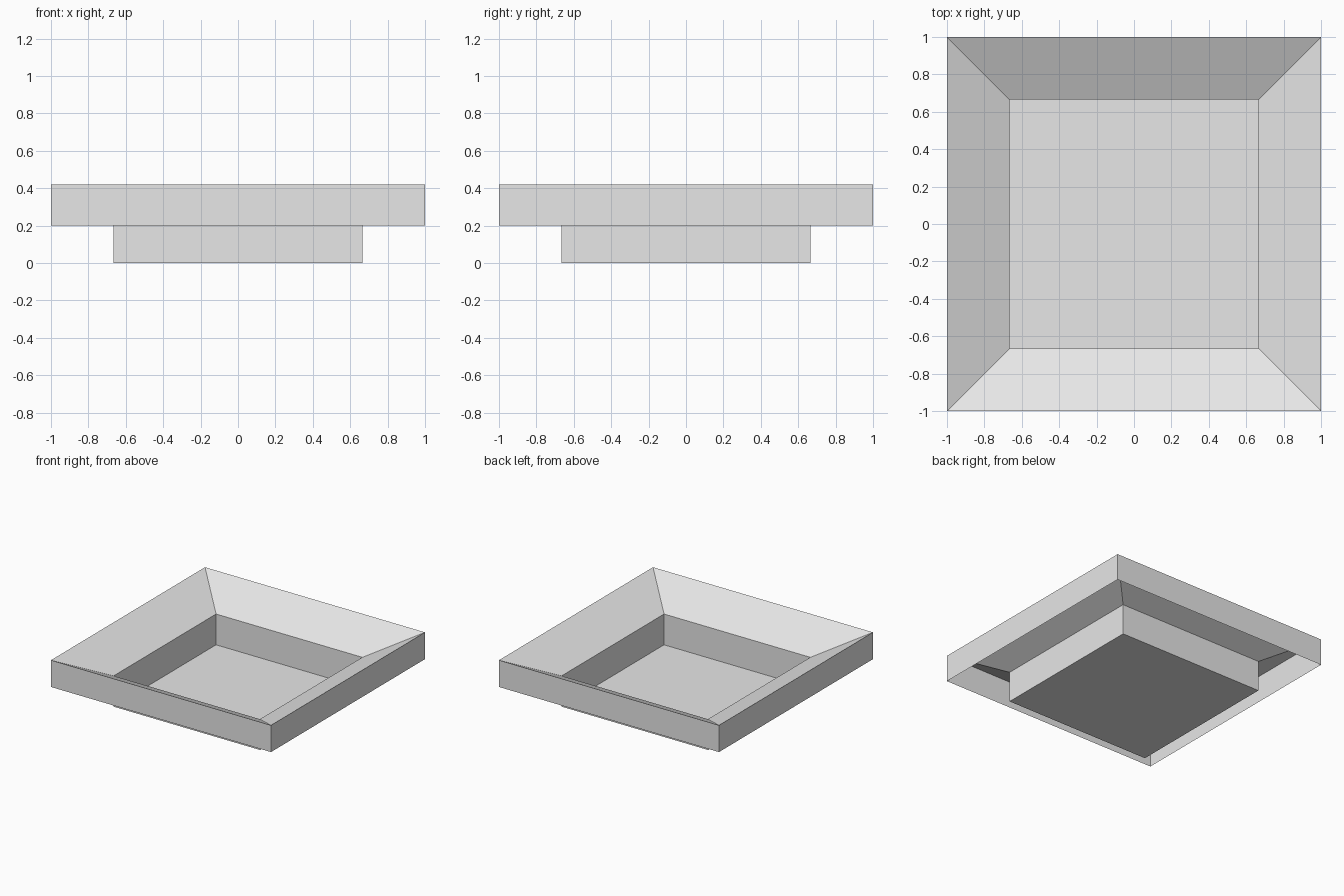
import bpy
import bmesh

cube = bpy.data.objects.get("Cube")
if cube:
    bpy.data.objects.remove(cube, do_unlink=True)

# Single plain grey
grey = bpy.data.materials.new("light_grey")
grey.use_nodes = True
colour = (0.8, 0.8, 0.8, 1.0)
grey.diffuse_color = colour
grey.node_tree.nodes["Principled BSDF"].inputs["Base Color"].default_value = colour

# Square profile as (half width, height): floor, wall top, rim, skirt hem
PROFILE = [(0.665, 0.0), (0.665, 0.253), (1.0, 0.42), (1.0, 0.2)]
CORNERS = [(-1, -1), (1, -1), (1, 1), (-1, 1)]

bm = bmesh.new()
rings = [[bm.verts.new((sx * half, sy * half, z)) for sx, sy in CORNERS]
         for half, z in PROFILE]

# Floor panel
bm.faces.new(rings[0])

# Well walls, sloping flare and outer skirt, all one open thin sheet
for inner, outer in zip(rings, rings[1:]):
    for i in range(4):
        j = (i + 1) % 4
        bm.faces.new((inner[i], outer[i], outer[j], inner[j]))

mesh = bpy.data.meshes.new("square_tray")
bm.to_mesh(mesh)
bm.free()
mesh.materials.append(grey)
tray = bpy.data.objects.new("square_tray", mesh)
bpy.context.collection.objects.link(tray)
